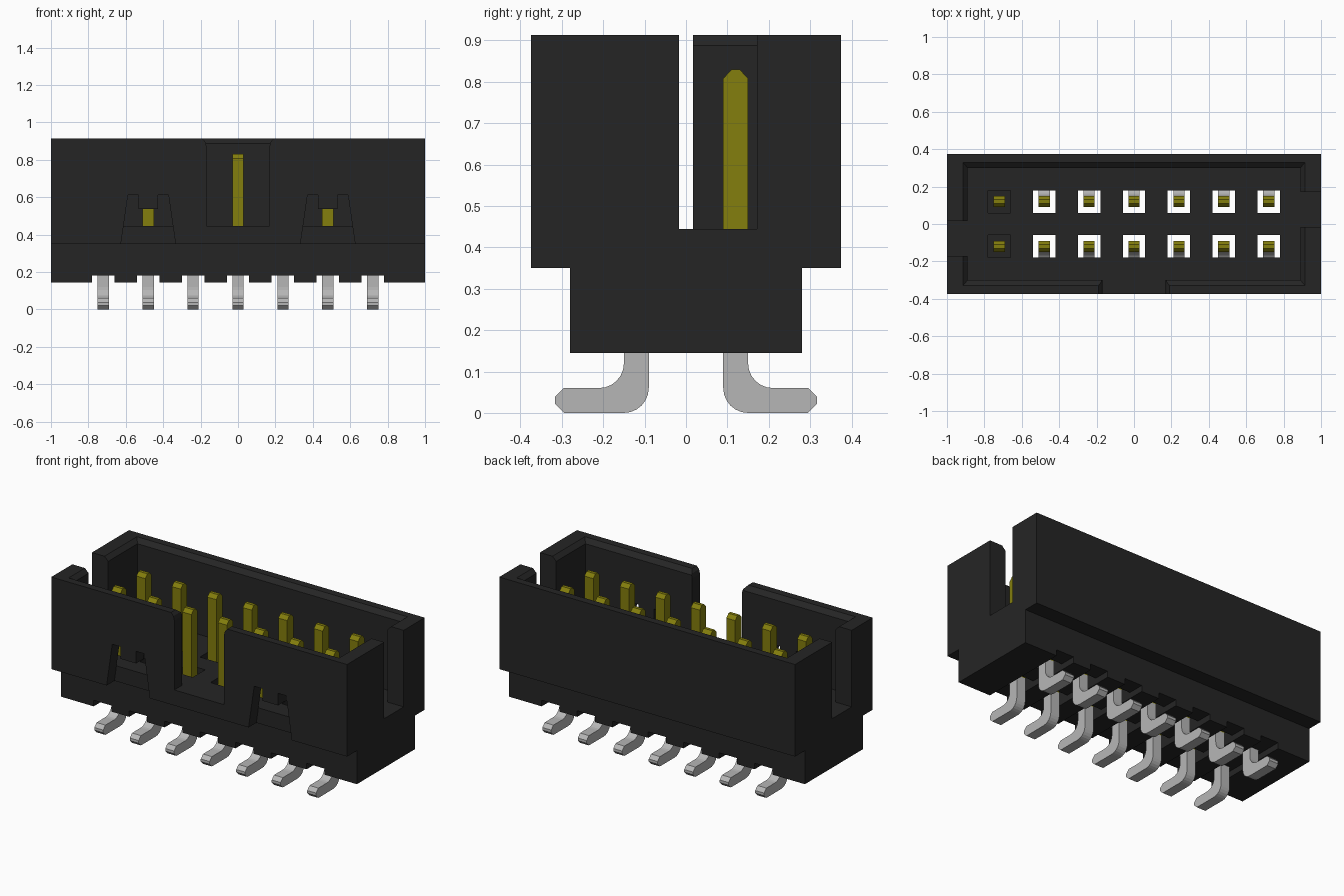
import bpy, bmesh, math
from mathutils import Vector

if "Cube" in bpy.data.objects:
    bpy.data.objects.remove(bpy.data.objects["Cube"], do_unlink=True)


def material(name, color):
    m = bpy.data.materials.new(name)
    m.use_nodes = True
    m.diffuse_color = (*color, 1)
    bsdf = next(n for n in m.node_tree.nodes if n.type == "BSDF_PRINCIPLED")
    bsdf.inputs["Base Color"].default_value = (*color, 1)
    return m


black = material("black plastic", (0.0185, 0.0185, 0.0185))
gold = material("dull gold", (0.231, 0.209, 0.004))
grey = material("tin grey", (0.468, 0.468, 0.468))


def prism(name, pts, axis, a, b, mat=black):
    """Extrude a 2D outline from a to b along the x, y or z axis."""
    def place(p, t):
        u, v = p
        return {"x": (t, u, v), "y": (u, t, v), "z": (u, v, t)}[axis]
    bm = bmesh.new()
    face = bm.faces.new([bm.verts.new(place(p, a)) for p in pts])
    ext = bmesh.ops.extrude_face_region(bm, geom=[face])
    verts = [g for g in ext["geom"] if isinstance(g, bmesh.types.BMVert)]
    bmesh.ops.translate(bm, verts=verts, vec=Vector(place((0, 0), b - a)))
    bmesh.ops.recalc_face_normals(bm, faces=bm.faces)
    me = bpy.data.meshes.new(name)
    bm.to_mesh(me)
    bm.free()
    me.materials.append(mat)
    ob = bpy.data.objects.new(name, me)
    bpy.context.collection.objects.link(ob)
    return ob


def rect(u0, u1, v0, v1):
    return [(u0, v0), (u1, v0), (u1, v1), (u0, v1)]


def cut(target, cutter):
    """Subtract the cutter from the target and remove the cutter."""
    cutter.hide_render = True
    mod = target.modifiers.new("cut", "BOOLEAN")
    mod.operation, mod.solver, mod.object = "DIFFERENCE", "EXACT", cutter
    bpy.context.view_layer.objects.active = target
    bpy.ops.object.modifier_apply(modifier=mod.name)
    bpy.data.objects.remove(cutter, do_unlink=True)


def arc(cy, cz, r, a0, a1, n=6):
    angles = [math.radians(a0 + (a1 - a0) * i / n) for i in range(n + 1)]
    return [(cy + r * math.cos(t), cz + r * math.sin(t)) for t in angles]


TOP, FLOOR, STEP, BASE = 0.913, 0.445, 0.35, 0.145
PITCH, ROW, HALF = 0.24, 0.12, 0.03
columns = [PITCH * i for i in range(-3, 4)]

# Housing with a narrower foot
side = [(0.28, BASE), (0.28, STEP), (0.375, STEP), (0.375, TOP)]
housing = prism("housing", side + [(-y, z) for y, z in reversed(side)], "x", -1, 1)

# Open cavity and its sloped lead-in rim
cut(housing, prism("cavity", rect(-0.89, 0.89, -0.3, 0.3), "z", FLOOR, 1))
rim = prism("rim", rect(-0.89, 0.89, -0.3, 0.3), "z", 0.888, TOP + 0.025)
for v in rim.data.vertices:
    if v.co.z > TOP:
        v.co.x *= 0.94 / 0.89
        v.co.y *= 0.36 / 0.3
cut(housing, rim)

# Front key notch with rounded upper corners
half = [(0.168, FLOOR), (0.168, 0.87), (0.174, 0.895), (0.19, TOP), (0.19, 1)]
cut(housing, prism("key_notch", half + [(-x, z) for x, z in reversed(half)], "y", -0.5, -0.25))

# Offset slots in both end walls
for s in (1, -1):
    slot = rect(*sorted((-0.017 * s, 0.172 * s)), FLOOR, 1)
    cut(housing, prism("end_slot", slot, "x", s * 0.85, s * 1.1))

# Tapered latch windows in the front wall
for cx in (-2 * PITCH, 2 * PITCH):
    half = [(0.146, STEP - 0.03), (0.146, STEP), (0.108, 0.612), (0.053, 0.612), (0.053, 0.538)]
    outline = half + [(-x, z) for x, z in reversed(half)]
    cut(housing, prism("latch_window", [(cx + x, z) for x, z in outline], "y", -0.5, -0.2999))

# Channels under the foot and clearance holes around the pins
for i, cx in enumerate(columns):
    cut(housing, prism("channel", rect(cx - 0.06, cx + 0.06, 0, 0.182), "y", -0.5, 0.5))
    bottom = 0.21 if i == 0 else 0.1
    for s in (1, -1):
        hole = rect(cx - 0.06, cx + 0.06, s * ROW - 0.06, s * ROW + 0.06)
        cut(housing, prism("pin_hole", hole, "z", bottom, FLOOR + 0.05))

# Contact pins with wedge tips, and bent solder legs
pin_outline = [(0.09, 0.2), (0.15, 0.2), (0.15, 0.808), (0.13, 0.83), (0.11, 0.83), (0.09, 0.808)]
leg_outline = ([(0.09, 0.2)] + arc(0.15, 0.06, 0.06, 180, 270)
               + [(0.295, 0), (0.317, 0.022), (0.317, 0.038), (0.295, 0.06)]
               + arc(0.21, 0.12, 0.06, 270, 180) + [(0.15, 0.2)])
for name, outline, mat in (("pin", pin_outline, gold), ("leg", leg_outline, grey)):
    first = prism(name, outline, "x", -HALF, HALF, mat)
    for side_name, angle in (("back", 0), ("front", math.pi)):
        for i, cx in enumerate(columns):
            ob = bpy.data.objects.new(f"{side_name}_{name}_{i + 1}", first.data)
            ob.location.x = cx
            ob.rotation_euler.z = angle
            bpy.context.collection.objects.link(ob)
    bpy.data.objects.remove(first, do_unlink=True)
